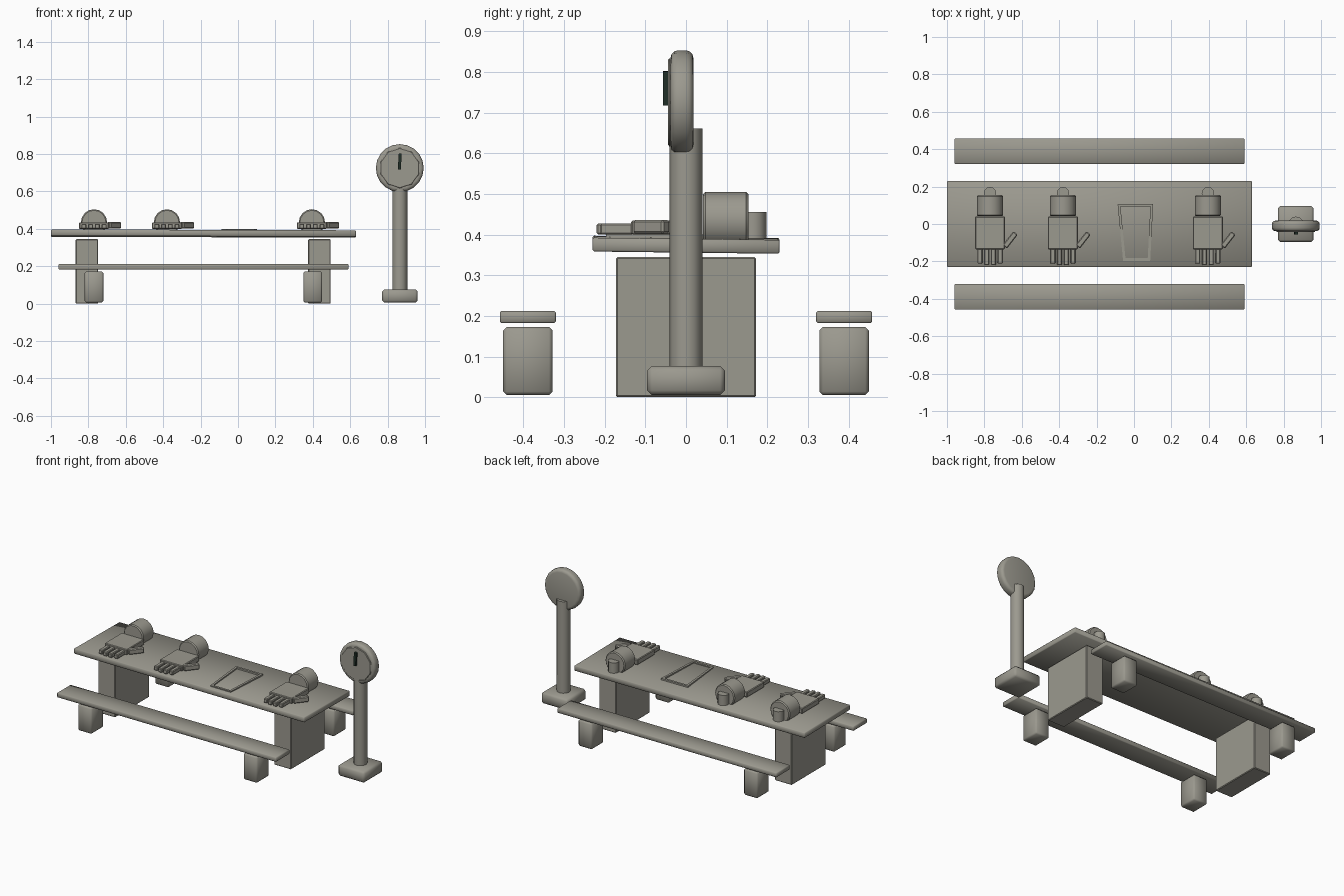
import bpy, bmesh, math
from mathutils import Matrix, Vector

if "Cube" in bpy.data.objects:
    bpy.data.objects.remove(bpy.data.objects["Cube"])


def material(name, rgb):
    m = bpy.data.materials.new(name)
    m.use_nodes = True
    m.diffuse_color = (*rgb, 1)
    m.node_tree.nodes["Principled BSDF"].inputs["Base Color"].default_value = (*rgb, 1)
    return m


STONE = material("warm grey stone", (0.33, 0.32, 0.275))
DARK = material("dark green black", (0.015, 0.03, 0.022))


def finish(name, bm, mat, bevel, segments=1, angle=60):
    if bevel:
        edges = [e for e in bm.edges if e.calc_face_angle(0) > math.radians(50)]
        bmesh.ops.bevel(bm, geom=edges, offset=bevel, segments=segments,
                        profile=0.5, affect='EDGES')
    bmesh.ops.recalc_face_normals(bm, faces=bm.faces)
    mesh = bpy.data.meshes.new(name)
    bm.to_mesh(mesh)
    bm.free()
    mesh.materials.append(mat)
    ob = bpy.data.objects.new(name, mesh)
    bpy.context.collection.objects.link(ob)
    bpy.ops.object.select_all(action='DESELECT')
    ob.select_set(True)
    bpy.context.view_layer.objects.active = ob
    bpy.ops.object.shade_smooth_by_angle(angle=math.radians(angle))
    return ob


def box(name, lo, hi, bevel=0.004, mat=STONE, rot=(0, 0, 0), segments=1, angle=60):
    lo, hi = Vector(lo), Vector(hi)
    bm = bmesh.new()
    bmesh.ops.create_cube(bm, size=1, matrix=Matrix.Diagonal((*(hi - lo), 1)))
    ob = finish(name, bm, mat, bevel, segments, angle)
    ob.location = (lo + hi) / 2
    ob.rotation_euler = rot
    return ob


def rod(name, centre, radius, length, axis='Z', sides=16, bevel=0.0, segments=1, angle=40):
    bm = bmesh.new()
    bmesh.ops.create_cone(bm, cap_ends=True, segments=sides, radius1=radius,
                          radius2=radius, depth=length)
    ob = finish(name, bm, STONE, bevel, segments, angle)
    ob.location = centre
    if axis == 'Y':
        ob.rotation_euler = (math.pi / 2, 0, 0)
    return ob


# Table, very slightly tilted
box("table_top", (-1, -0.23, 0.358), (0.63, 0.23, 0.392), rot=(-0.012, 0.003, 0))
for side, x in (("right", -0.808), ("left", 0.435)):
    box(side + "_table_leg", (x - 0.06, -0.172, 0), (x + 0.06, 0.172, 0.345), angle=30)

# Benches and their supports
for place, s in (("front", -1), ("back", 1)):
    y = s * 0.389
    box(place + "_bench_seat", (-0.96, y - 0.069, 0.182), (0.59, y + 0.069, 0.212), 0.004)
    for side, x in (("right", -0.77), ("left", 0.4)):
        box(f"{place}_{side}_bench_leg", (x - 0.05, y - 0.061, 0.005),
            (x + 0.05, y + 0.061, 0.173), 0.009)

# Low frame laid on the table, tapering to the front
corners = [(-0.08, 0.1), (0.095, 0.1), (0.08, -0.19), (-0.052, -0.19)]
for i, (a, b) in enumerate(zip(corners, corners[1:] + corners[:1])):
    a, b = Vector(a), Vector(b)
    mid, d = (a + b) / 2, b - a
    half = d.length / 2 + 0.006
    box(f"table_frame_bar_{i + 1}", (mid.x - half, mid.y - 0.007, 0.388),
        (mid.x + half, mid.y + 0.007, 0.4), 0, rot=(0, 0, math.atan2(d.y, d.x)))

# Hand-shaped ornaments lying on the table
for n, x in (("right", -0.77), ("middle", -0.38), ("left", 0.395)):
    box(n + "_palm", (x - 0.08, -0.135, 0.4), (x + 0.08, 0.04, 0.435), 0.004, angle=30)
    rod(n + "_wrist_dome", (x, 0.098, 0.435), 0.07, 0.112, 'Y', 16, 0.006)
    rod(n + "_wrist_peg", (x, 0.165, 0.423), 0.033, 0.066, sides=12)
    for f in range(4):
        fx = x - 0.054 + f * 0.036
        tip = -0.22 if f in (1, 2) else -0.212
        box(f"{n}_finger_{f + 1}", (fx - 0.013, tip, 0.4),
            (fx + 0.013, -0.13, 0.427), 0.004, angle=30)
    box(n + "_thumb", (x + 0.061, -0.1, 0.402), (x + 0.155, -0.07, 0.436), 0.005,
        rot=(0, 0, math.radians(52)), angle=30)

# Post with a round sign
X = 0.865
box("post_base", (X - 0.095, -0.096, 0.005), (X + 0.095, 0.096, 0.077), 0.012)
rod("post", (X, 0, 0.365), 0.04, 0.592, sides=12)
rod("sign_disc", (X, -0.01, 0.725), 0.128, 0.056, 'Y', 20, 0.018, 3, 60)
rod("sign_face", (X, -0.036, 0.725), 0.108, 0.016, 'Y', 10, 0.003)
box("sign_mark", (X - 0.008, -0.057, 0.718), (X + 0.008, -0.042, 0.802), 0,
    DARK, rot=(0, 0.06, 0))
